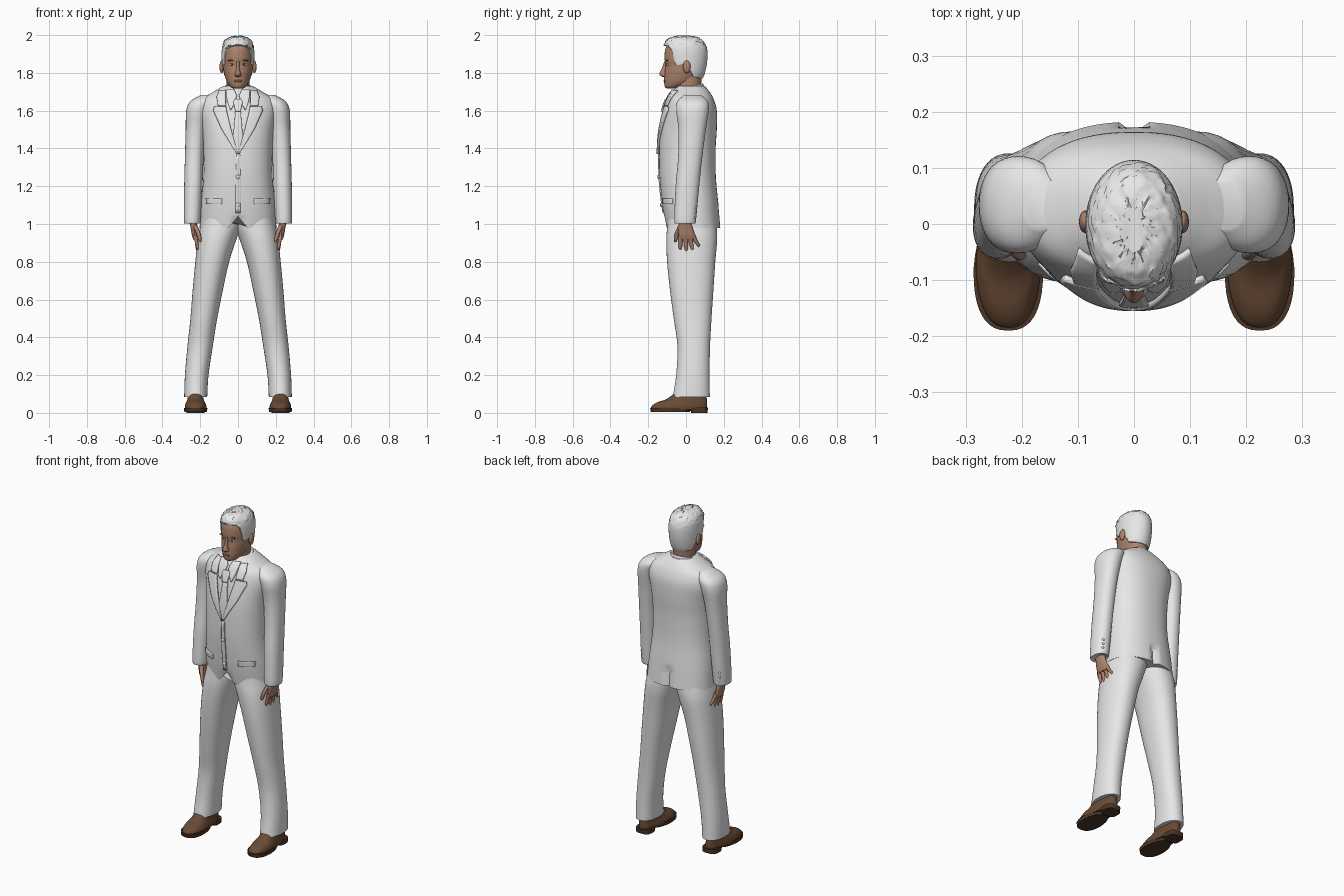
import bpy, bmesh, math, random
from mathutils import Vector, Matrix

random.seed(4)
if "Cube" in bpy.data.objects:
    bpy.data.objects.remove(bpy.data.objects["Cube"])


def material(name, r, g, b):
    m = bpy.data.materials.new(name)
    m.use_nodes = True
    m.diffuse_color = (r, g, b, 1)
    m.node_tree.nodes["Principled BSDF"].inputs["Base Color"].default_value = (r, g, b, 1)
    return m


GREY = material("light grey cloth", .8, .8, .8)
SKIN = material("skin", .42, .23, .15)
LIP = material("lip and brow", .25, .12, .08)
SHOE = material("brown leather", .14, .07, .035)
SOLE = material("dark sole", .07, .035, .02)
EYE = material("eye white", .6, .6, .6)
IRIS = material("iris", .06, .08, .1)


def finish(name, bm, mat, mirror=False, thick=0):
    bmesh.ops.recalc_face_normals(bm, faces=bm.faces)
    me = bpy.data.meshes.new(name)
    bm.to_mesh(me)
    bm.free()
    me.materials.append(mat)
    me.shade_smooth()
    me.set_sharp_from_angle(angle=math.radians(45))
    ob = bpy.data.objects.new(name, me)
    bpy.context.collection.objects.link(ob)
    if thick:
        s = ob.modifiers.new("Thickness", 'SOLIDIFY')
        s.thickness, s.offset = thick, 0
    if mirror:
        m = ob.modifiers.new("Mirror", 'MIRROR')
        m.use_mirror_merge = False


def smooth_rows(rows, steps):
    """Catmull-Rom interpolation of a list of tuples."""
    out = []
    for i in range(len(rows) - 1):
        a, b, c, d = rows[max(i - 1, 0)], rows[i], rows[i + 1], rows[min(i + 2, len(rows) - 1)]
        for k in range(steps):
            t = k / steps
            out.append([q + t * (r - p) / 2 + t * t * (p - 2.5 * q + 2 * r - s / 2)
                        + t ** 3 * (1.5 * (q - r) + (s - p) / 2) for p, q, r, s in zip(a, b, c, d)])
    return out + [list(rows[-1])]


def loft(name, mat, rows, n=40, steps=5, power=2.0, mirror=False, warp=None):
    """Rows are (z, x low, x high, y front, y back) of rounded cross-sections."""
    bm = bmesh.new()
    rings = []
    for z, x0, x1, y0, y1 in smooth_rows(rows, steps):
        ring = []
        for i in range(n):
            a = 2 * math.pi * i / n
            c, s = math.cos(a), math.sin(a)
            co = Vector(((x0 + x1) / 2 + (x1 - x0) / 2 * math.copysign(abs(c) ** (2 / power), c),
                         (y0 + y1) / 2 + (y1 - y0) / 2 * math.copysign(abs(s) ** (2 / power), s), z))
            ring.append(bm.verts.new(warp(co) if warp else co))
        rings.append(ring)
    for a, b in zip(rings, rings[1:]):
        for i in range(n):
            bm.faces.new((a[i], a[(i + 1) % n], b[(i + 1) % n], b[i]))
    bm.faces.new(rings[0])
    bm.faces.new(rings[-1])
    finish(name, bm, mat, mirror)


def centred(rows):
    return [(z, -r, r, f, b) for z, r, f, b in rows]


def ball(name, mat, pos, size, mirror=False):
    bm = bmesh.new()
    bmesh.ops.create_uvsphere(bm, u_segments=20, v_segments=12, radius=1,
                              matrix=Matrix.Translation(pos) @ Matrix.Diagonal((*size, 1)))
    finish(name, bm, mat, mirror)


# Jacket body, with front cutaway and back vent
TORSO = centred([(.98, .203, -.105, .182), (1.1, .197, -.125, .172), (1.25, .183, -.14, .158),
                 (1.4, .183, -.142, .157), (1.5, .19, -.135, .163), (1.6, .205, -.115, .163),
                 (1.66, .19, -.095, .147), (1.7, .13, -.072, .125), (1.73, .08, -.045, .1)])
TORSO_FINE = smooth_rows(TORSO, 6)
POWER = 2.3


def jacket_warp(co):
    if co.y > .1 and abs(co.x) < .008 and co.z < 1.1:
        co.y -= .02
    if co.y < 0 and co.z < 1.05:
        co.z += max(0, 1 - abs(co.x) / .05) * .06 * (1.05 - co.z) / .07
    return co


loft("jacket_body", GREY, TORSO, n=64, steps=6, power=POWER, warp=jacket_warp)


def front_y(x, z):
    for a, b in zip(TORSO_FINE, TORSO_FINE[1:]):
        if a[0] <= z <= b[0]:
            break
    t = (z - a[0]) / (b[0] - a[0])
    _, _, r, f, k = [p + (q - p) * t for p, q in zip(a, b)]
    u = min(abs(x) / r, .999)
    return (f + k) / 2 - (k - f) / 2 * (1 - u ** POWER) ** (1 / POWER)


def cloth_strip(name, rows, lift=.004, mirror=True, thick=.008):
    """Cloth laid on the chest; rows are (z, inner x, outer x)."""
    bm = bmesh.new()
    grid = []
    for (z0, a0, b0), (z1, a1, b1) in zip(rows, rows[1:]):
        for k in range(6):
            t = k / 6
            grid.append((z0 + (z1 - z0) * t, a0 + (a1 - a0) * t, b0 + (b1 - b0) * t))
    grid.append(rows[-1])
    lines = []
    for z, a, b in grid:
        xs = [a + (b - a) * j / 6 for j in range(7)]
        lines.append([bm.verts.new((x, front_y(x, z) - lift, z)) for x in xs])
    for p, q in zip(lines, lines[1:]):
        for j in range(6):
            bm.faces.new((p[j], p[j + 1], q[j + 1], q[j]))
    finish(name, bm, GREY, mirror, thick)


cloth_strip("lapels", [(1.37, 0, .006), (1.5, .036, .085), (1.6, .06, .13), (1.62, .063, .124)], .007, thick=.012)
cloth_strip("jacket_collar", [(1.625, .064, .105), (1.67, .066, .112), (1.705, .066, .098)], .007, thick=.012)
cloth_strip("shirt_collar", [(1.605, .036, .041), (1.65, .014, .057), (1.68, .006, .062), (1.71, .02, .064)], .008)
cloth_strip("tie_blade", [(1.37, -.008, .008), (1.46, -.026, .026), (1.6, -.014, .014)], .004, False)
cloth_strip("tie_knot", [(1.595, -.013, .013), (1.64, -.024, .024), (1.66, -.018, .018)], .01, False, .014)
cloth_strip("pocket_flaps", [(1.105, .085, .165), (1.135, .085, .168)], .003)
cloth_strip("front_overlap", [(1.06, -.012, .012), (1.2, -.012, .014), (1.37, -.008, .01)], .002, False)
for i, z in enumerate((1.1, 1.25)):
    ball(f"front_button_{i + 1}", GREY, (0, front_y(0, z) - .007, z), (.011, .005, .011))


# Collar band, lower at the throat
def collar_tilt(co):
    co.z += (co.y - .08) * .25
    return co


loft("collar_band", GREY, centred([(1.66, .11, -.07, .115), (1.71, .085, -.06, .1), (1.742, .073, -.048, .09)]),
     warp=collar_tilt)

# Sleeves and cuff buttons
loft("sleeves", GREY, [(1.005, .204, .28, -.055, .046), (1.02, .198, .287, -.062, .053),
                       (1.2, .188, .285, -.055, .07), (1.35, .182, .281, -.042, .086),
                       (1.5, .17, .277, -.04, .105), (1.6, .15, .274, -.052, .12),
                       (1.65, .13, .252, -.045, .115), (1.683, .125, .195, -.01, .08)],
     power=2.2, mirror=True)
for i in range(3):
    ball(f"cuff_buttons_{i + 1}", GREY, (.262, .046 + i * .003, 1.035 + i * .025), (.007, .007, .007), True)

# Trousers
loft("trouser_legs", GREY, [(.085, .163, .285, -.07, .126), (.2, .156, .281, -.052, .125),
                            (.35, .134, .268, -.045, .127), (.5, .11, .252, -.065, .135),
                            (.65, .08, .24, -.085, .145), (.8, .047, .226, -.1, .155),
                            (.92, .008, .213, -.104, .165), (1., -.02, .198, -.098, .16),
                            (1.08, -.02, .185, -.09, .145)], power=2.2, mirror=True)


# Shoes: narrower heel, wide rounded toe
def shoe_taper(co):
    co.x = .224 + (co.x - .224) * (1 - .22 * min(1, max(0, (co.y + .08) / .15)))
    return co


loft("shoe_uppers", SHOE, [(.018, .166, .282, -.184, .11), (.035, .165, .283, -.182, .112),
                           (.055, .172, .278, -.155, .112), (.075, .178, .272, -.1, .11),
                           (.11, .182, .268, -.055, .108)], power=2.5, mirror=True, warp=shoe_taper)
loft("shoe_soles", SOLE, [(.004, .164, .284, -.186, .02), (.026, .162, .286, -.19, .03)],
     power=2.5, mirror=True, warp=shoe_taper)
loft("shoe_heels", SOLE, [(0, .164, .284, .028, .114), (.028, .164, .284, .02, .116)],
     power=3, mirror=True, warp=shoe_taper)


# Hands
def limb(name, points):
    """Points are (x, y, z, x radius, y radius), listed upwards."""
    loft(name, SKIN, [(z, x - r, x + r, y - s, y + s) for x, y, z, r, s in points], n=16, steps=4, mirror=True)


limb("palms", [(.226, .008, .915, .009, .036), (.229, .004, .94, .015, .044),
               (.234, -.002, .98, .017, .038), (.24, -.004, 1.03, .022, .03)])
for i, (tip, base, low) in enumerate(((-.03, -.027, .865), (.002, -.006, .853), (.033, .016, .857), (.065, .036, .878))):
    mid = (tip + base) / 2
    limb(f"fingers_{i + 1}", [(.212, tip, low, .003, .004), (.214, tip, low + .01, .008, .009),
                              (.221, mid, .91, .009, .011), (.228, base, .945, .01, .012)])
limb("thumbs", [(.198, -.056, .905, .003, .004), (.201, -.055, .916, .009, .009),
                (.21, -.048, .95, .011, .012), (.228, -.025, .995, .013, .016)])

# Neck, head and face
loft("neck", SKIN, centred([(1.64, .064, -.058, .085), (1.72, .061, -.056, .08), (1.82, .062, -.05, .085)]))
loft("head", SKIN, centred([(1.717, .022, -.1, -.05), (1.727, .04, -.112, -.01), (1.755, .06, -.116, .055),
                            (1.8, .074, -.114, .09), (1.84, .08, -.109, .1), (1.88, .082, -.114, .105),
                            (1.93, .077, -.108, .1), (1.965, .056, -.085, .075), (1.98, .03, -.05, .04)]))
loft("nose", SKIN, centred([(1.777, .01, -.122, -.095), (1.788, .018, -.138, -.095), (1.8, .014, -.14, -.095),
                            (1.825, .009, -.127, -.095), (1.86, .008, -.115, -.095)]), n=20)
ball("ears", SKIN, (.087, .004, 1.832), (.011, .02, .034), True)
ball("eyes", EYE, (.032, -.092, 1.845), (.013, .0115, .008), True)
ball("irises", IRIS, (.032, -.101, 1.845), (.0055, .004, .0055), True)
ball("brows", LIP, (.034, -.1, 1.866), (.02, .007, .004), True)
ball("lips", LIP, (0, -.111, 1.757), (.023, .008, .007))


# Hair shell ending at the hairline, with loose tufts on top
def hairline(y):
    line = ((-.2, 1.955), (-.1, 1.945), (-.075, 1.925), (-.055, 1.84), (.01, 1.85), (.035, 1.78), (.2, 1.745))
    for (a, p), (b, q) in zip(line, line[1:]):
        if y <= b:
            return p + (q - p) * (y - a) / (b - a)
    return q


def hair_warp(co):
    co.z = max(co.z, hairline(co.y))
    if co.z > 1.93:
        co += Vector([random.uniform(-.003, .003) for _ in range(3)])
    return co


loft("hair", GREY, centred([(1.75, .062, -.05, .08), (1.8, .08, -.1, .1), (1.86, .086, -.115, .112),
                            (1.92, .086, -.118, .113), (1.96, .077, -.112, .098),
                            (1.984, .056, -.09, .07), (1.995, .02, -.05, .03)]), n=56, warp=hair_warp)
tufts = bmesh.new()
for i in range(110):
    a, r = random.uniform(0, 2 * math.pi), math.sqrt(random.random()) * .9
    pos = Vector((.07 * r * math.cos(a), -.01 + .095 * r * math.sin(a), 1.991 - .042 * r ** 3))
    lean = Vector((math.cos(a) * .6, math.sin(a) - .5, .35)).to_track_quat('Z', 'Y').to_matrix().to_4x4()
    bmesh.ops.create_cone(tufts, segments=5, radius1=.005, radius2=0, depth=.02, cap_ends=True,
                          matrix=Matrix.Translation(pos) @ lean)
finish("hair_tufts", tufts, GREY)
